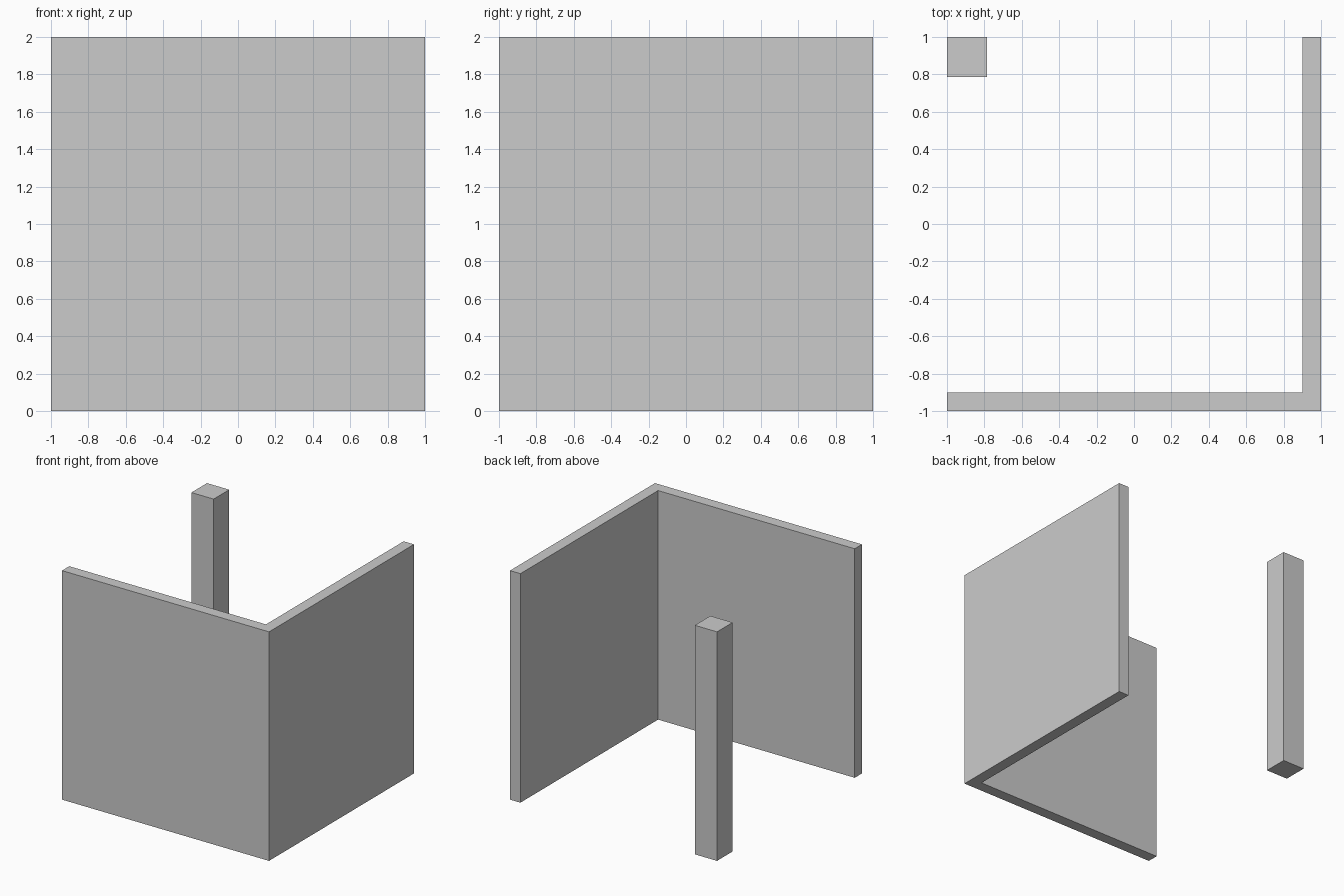
import bpy
import bmesh

if "Cube" in bpy.data.objects:
    bpy.data.objects.remove(bpy.data.objects["Cube"])

HEIGHT = 2.0
WALL = 0.10
POST = 0.215


def extrude_profile(name, points, height):
    """Extrude a counter-clockwise floor outline upwards from z = 0."""
    bm = bmesh.new()
    base = bm.faces.new([bm.verts.new((x, y, 0)) for x, y in points])
    result = bmesh.ops.extrude_face_region(bm, geom=[base], use_keep_orig=True)
    top = [v for v in result["geom"] if isinstance(v, bmesh.types.BMVert)]
    bmesh.ops.translate(bm, verts=top, vec=(0, 0, height))
    bmesh.ops.recalc_face_normals(bm, faces=bm.faces)
    mesh = bpy.data.meshes.new(name)
    bm.to_mesh(mesh)
    bm.free()
    obj = bpy.data.objects.new(name, mesh)
    bpy.context.collection.objects.link(obj)
    return obj


# L-shaped wall along the front and right sides
extrude_profile("corner_wall", [
    (-1, -1), (1, -1), (1, 1),
    (1 - WALL, 1), (1 - WALL, -1 + WALL), (-1, -1 + WALL),
], HEIGHT)

# Square post in the opposite corner
extrude_profile("corner_post", [
    (-1, 1 - POST), (-1 + POST, 1 - POST), (-1 + POST, 1), (-1, 1),
], HEIGHT)
